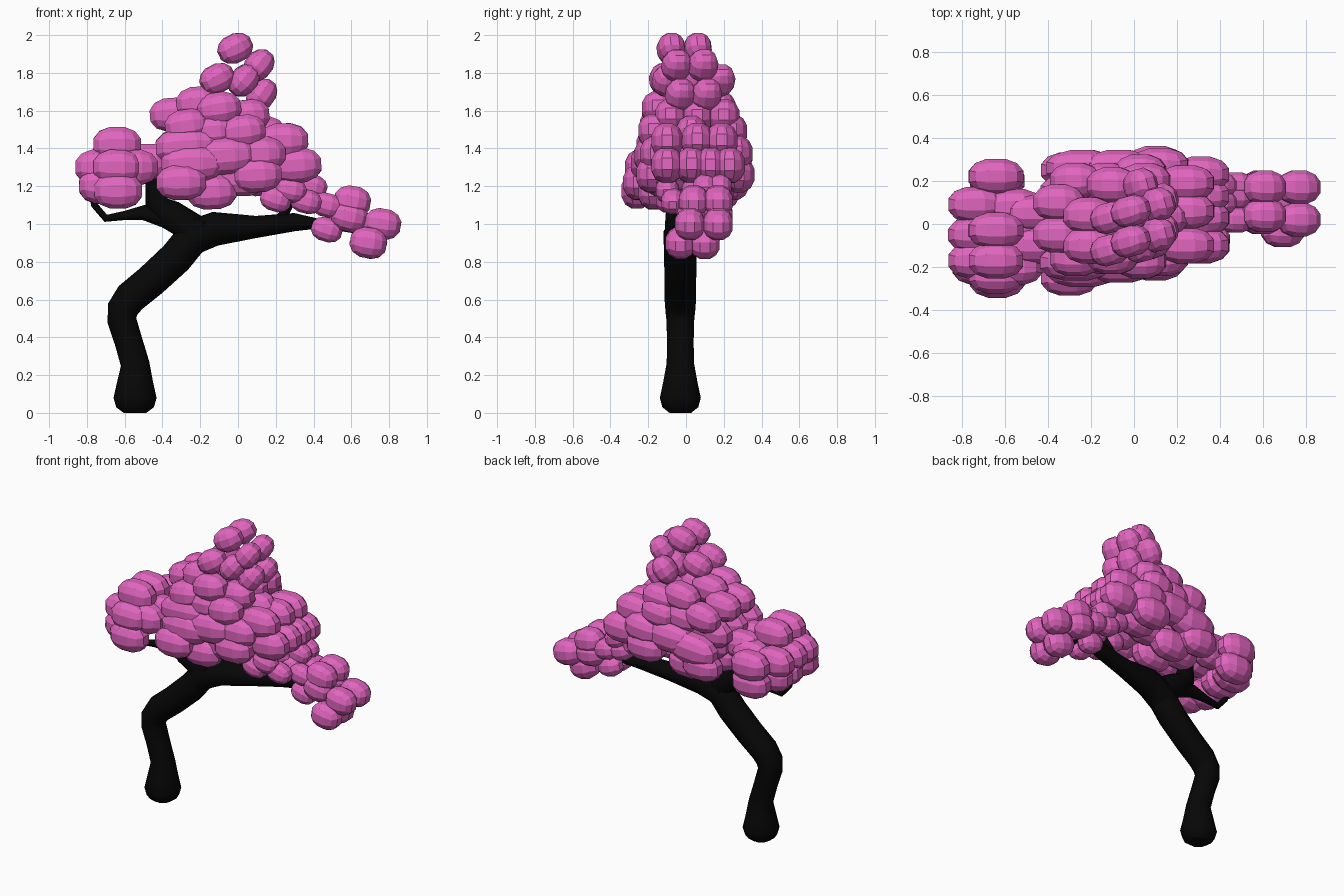
import bpy, bmesh, math, random
from mathutils import Vector, Matrix

random.seed(4)

def material(name, rgb):
    m = bpy.data.materials.new(name)
    m.diffuse_color = (*rgb, 1)
    return m

BARK = material("bark", (0.002, 0.002, 0.002))
PINK = material("blossom", (0.75, 0.13, 0.52))

def finish(bm, name, mat):
    bmesh.ops.recalc_face_normals(bm, faces=bm.faces)
    me = bpy.data.meshes.new(name)
    bm.to_mesh(me)
    bm.free()
    me.materials.append(mat)
    ob = bpy.data.objects.new(name, me)
    bpy.context.collection.objects.link(ob)
    return ob

def tube(name, pts, sides=10):
    """Sweep a round section along (x, y, z, radius) points."""
    bm = bmesh.new()
    P = [Vector(p[:3]) for p in pts]
    rings = []
    for i, p in enumerate(P):
        t = (P[min(i + 1, len(P) - 1)] - P[max(i - 1, 0)]).normalized()
        v = Vector((0, 1, 0))
        v = (v - t * v.dot(t)).normalized()
        u = v.cross(t)
        rings.append([bm.verts.new(p + pts[i][3] * (u * math.cos(a) + v * math.sin(a)))
                      for a in (2 * math.pi * k / sides for k in range(sides))])
    for a, b in zip(rings, rings[1:]):
        for k in range(sides):
            bm.faces.new((a[k], a[(k + 1) % sides], b[(k + 1) % sides], b[k]))
    bm.faces.new(rings[0])
    bm.faces.new(rings[-1])
    ob = finish(bm, name, BARK)
    for f in ob.data.polygons:
        f.use_smooth = len(f.vertices) == 4

def foliage(name, size, tilt, yaw, rows):
    """Faceted puffs; each row is x, z, then the y positions of its copies."""
    bm = bmesh.new()
    for x, z, *ys in rows:
        for y in ys:
            puff = bmesh.new()
            bmesh.ops.create_cube(puff, size=2)
            bmesh.ops.subdivide_edges(puff, edges=puff.edges[:], cuts=2, use_grid_fill=True)
            for v in puff.verts:
                v.co = v.co.normalized() * 1.07
            rot = (Matrix.Rotation(math.radians(yaw), 4, 'Z')
                   @ Matrix.Rotation(-math.radians(tilt + random.uniform(-3, 3)), 4, 'Y'))
            puff.transform(Matrix.Translation((x, y, z)) @ rot @ Matrix.Diagonal((*size, 1)))
            tmp = bpy.data.meshes.new("puff")
            puff.to_mesh(tmp)
            puff.free()
            bm.from_mesh(tmp)
            bpy.data.meshes.remove(tmp)
    finish(bm, name, PINK)

# bent trunk with flared foot
tube("trunk", [(-.545, -.03, 0, .06), (-.545, -.03, .03, .1), (-.545, -.03, .08, .114),
               (-.545, -.03, .16, .096), (-.545, -.03, .26, .076), (-.58, -.03, .38, .074),
               (-.615, -.03, .49, .077), (-.61, -.03, .55, .083), (-.57, -.03, .61, .087),
               (-.46, -.03, .7, .088), (-.33, -.03, .82, .09),
               (-.24, -.03, .93, .09), (-.2, -.03, 1.02, .07)])
# main boughs
tube("right_bough", [(-.34, -.03, .82, .08), (-.24, -.03, .93, .095), (-.12, -.01, .975, .09),
                     (.1, .02, .985, .058), (.3, .05, 1.01, .048), (.45, .07, 1.0, .022),
                     (.68, .08, .95, .01)])
tube("left_bough", [(-.23, -.03, .88, .08), (-.26, -.03, .99, .085), (-.36, -.03, 1.05, .08),
                    (-.43, -.03, 1.11, .063), (-.44, -.03, 1.25, .05)])
tube("left_twig", [(-.36, -.03, 1.03, .06), (-.5, -.03, 1.06, .04), (-.6, -.03, 1.045, .024),
                   (-.7, -.03, 1.03, .02), (-.76, -.03, 1.1, .018), (-.78, -.03, 1.18, .015)])
tube("right_twig", [(.22, .05, 1.02, .03), (.3, .05, 1.14, .015), (.4, .06, 1.23, .01)])

# foliage masses
foliage("crown_tip", (.094, .072, .076), 28, 15, [
    (-.015, 1.93, -.08, .06), (-.11, 1.77, -.12, .03)])
foliage("crown_side", (.09, .078, .07), 52, 15, [
    (.03, 1.76, -.1, .05, .18), (.125, 1.685, -.03, .11), (.11, 1.84, -.05, .09)])
foliage("crown_shoulder", (.12, .085, .09), 6, 0, [
    (-.35, 1.58, -.05, .1), (-.21, 1.64, -.1, .04), (-.1, 1.61, -.15, 0, .18),
    (.05, 1.57, -.08, .06, .2), (.03, 1.49, -.17, .24), (-.27, 1.52, -.16, .2),
    (-.13, 1.49, -.15, .2)])
foliage("wide_canopy", (.17, .085, .1), 2, 0, [
    (-.27, 1.41, -.18, -.02, .15), (-.24, 1.32, -.21, .12, .26), (-.07, 1.36, -.19, .26)])
foliage("main_canopy", (.135, .085, .095), 2, 0, [
    (.24, 1.44, -.1, .06, .19), (.31, 1.31, -.1, .03, .13, .23),
    (.1, 1.26, -.18, -.04, .28), (-.3, 1.22, -.25, -.1, .06, .25),
    (-.14, 1.17, -.17, 0, .17), (.13, 1.24, .17), (.12, 1.37, -.16, .27),
    (.02, 1.24, -.14, .13), (.12, 1.48, .03)])
foliage("left_canopy", (.13, .085, .096), 0, 0, [
    (-.64, 1.42, -.17, -.03), (-.735, 1.3, -.17, -.05, .09), (-.55, 1.3, -.2, -.05, .08),
    (-.715, 1.2, -.2, -.03, .08), (-.635, 1.175, -.26, .2), (-.64, 1.3, -.24, .22),
    (-.47, 1.33, -.1, .05)])
foliage("right_outer_canopy", (.1, .08, .083), -12, 0, [
    (.605, 1.12, .04, .17), (.765, 1.0, .02, .17), (.69, .9, -.03, .1),
    (.59, 1.04, .03, .17)])
foliage("right_inner_canopy", (.085, .062, .065), -15, 0, [
    (.47, 1.1, .02, .13, .18), (.36, 1.12, -.07, .05, .17), (.47, .97, .04, .14),
    (.2, 1.13, -.1, .02), (.28, 1.18, -.1, .04, .16), (.39, 1.2, .1, .18)])
